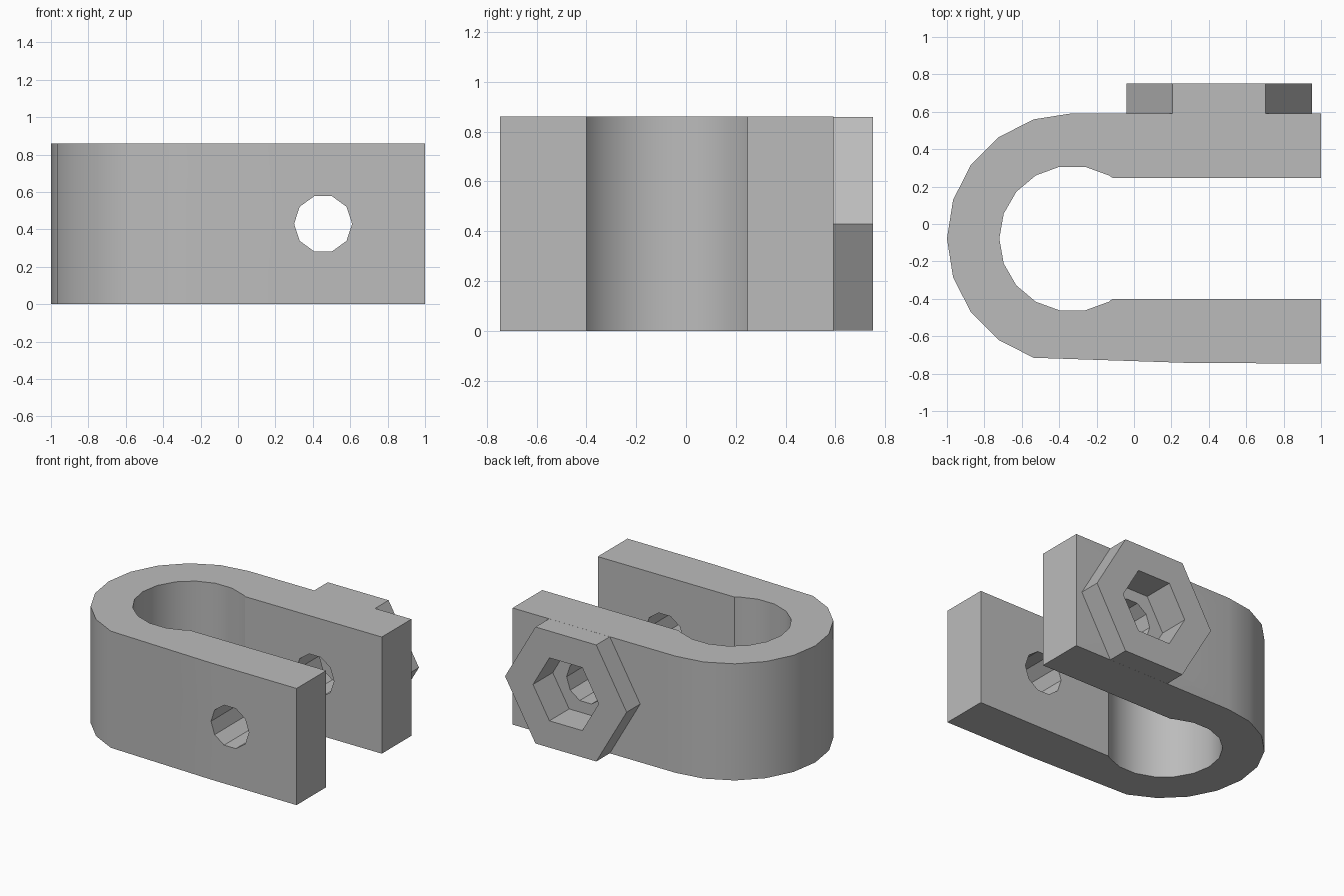
import bpy, bmesh
from math import cos, sin, radians, pi

cube = bpy.data.objects.get("Cube")
if cube:
    bpy.data.objects.remove(cube, do_unlink=True)

HEIGHT = 0.86
BEND = (-0.33, -0.078)       # centre of the bend
BOLT = (0.455, HEIGHT / 2)   # x, z of the bolt axis

grey = bpy.data.materials.new("plain grey")
grey.use_nodes = True
color = (0.5, 0.5, 0.5, 1)
grey.diffuse_color = color
grey.node_tree.nodes["Principled BSDF"].inputs["Base Color"].default_value = color


def arc(radius, start, end, step):
    return [(BEND[0] + radius * cos(radians(a)), BEND[1] + radius * sin(radians(a)))
            for a in range(start, end + (1 if step > 0 else -1), step)]


def extrude(name, base, offset):
    """Solid made by sweeping a flat outline along an offset."""
    bm = bmesh.new()
    face = bm.faces.new([bm.verts.new(p) for p in base])
    swept = bmesh.ops.extrude_face_region(bm, geom=[face])["geom"]
    bmesh.ops.translate(bm, vec=offset,
                        verts=[v for v in swept if isinstance(v, bmesh.types.BMVert)])
    bmesh.ops.recalc_face_normals(bm, faces=bm.faces)
    mesh = bpy.data.meshes.new(name)
    bm.to_mesh(mesh)
    bm.free()
    mesh.materials.append(grey)
    obj = bpy.data.objects.new(name, mesh)
    bpy.context.collection.objects.link(obj)
    return obj


def prism(name, sides, radius, y0, y1):
    """Regular prism around the bolt axis."""
    ring = [(BOLT[0] + radius * cos(2 * pi * i / sides), y0,
             BOLT[1] + radius * sin(2 * pi * i / sides)) for i in range(sides)]
    return extrude(name, ring, (0, y1 - y0, 0))


def cut(obj, cutters):
    bpy.context.view_layer.objects.active = obj
    for cutter in cutters:
        mod = obj.modifiers.new("cut", 'BOOLEAN')
        mod.operation = 'DIFFERENCE'
        mod.solver = 'EXACT'
        mod.object = cutter
        bpy.ops.object.modifier_apply(modifier=mod.name)


# U-shaped body: outer bend, front arm, inner bend, back arm
outline = arc(0.67, 90, 252, 18)
outline += [(0.3, -0.743), (1, -0.746), (1, -0.4), (-0.115, -0.4)]
outline += arc(0.39, 300, 60, -20)
outline += [(-0.115, 0.247), (1, 0.247), (1, 0.592)]
body = extrude("clamp_body", [(x, y, 0) for x, y in outline], (0, 0, HEIGHT))

# Hexagonal boss on the back arm
boss = prism("hex_boss", 6, 0.496, 0.592, 0.75)

# Bolt hole through both arms, and the hexagonal nut pocket
hole = prism("hole_cutter", 10, 0.155, -1, 1)
pocket = prism("pocket_cutter", 6, 0.268, 0.52, 1)
cut(body, [hole, pocket])
cut(boss, [pocket])
for cutter in (hole, pocket):
    bpy.data.objects.remove(cutter, do_unlink=True)

# Smooth bend, sharp corners
bpy.ops.object.select_all(action='DESELECT')
for obj in (body, boss):
    obj.select_set(True)
bpy.context.view_layer.objects.active = body
bpy.ops.object.shade_smooth_by_angle(angle=radians(30))
